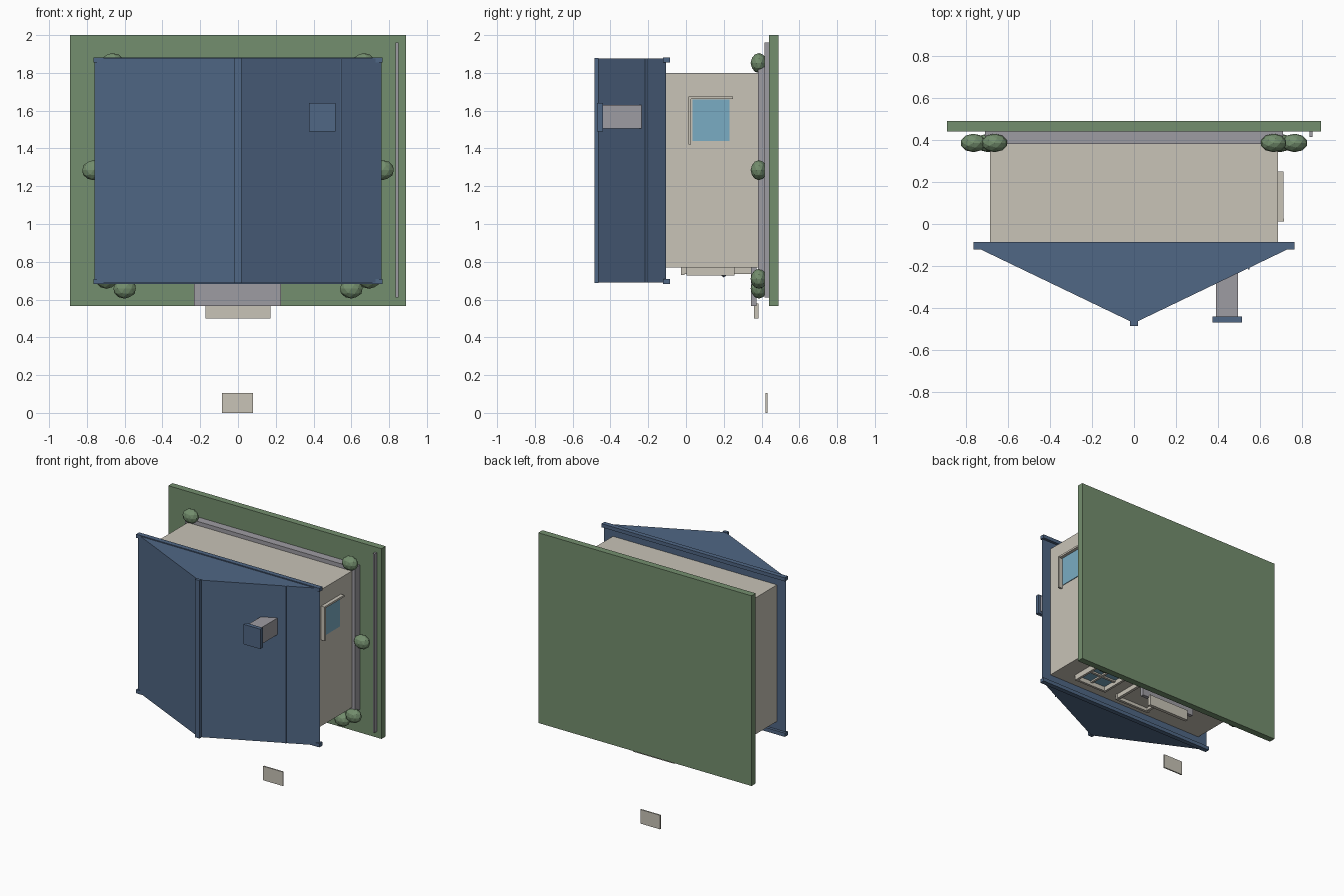
import bpy, bmesh
from mathutils import Matrix

if "Cube" in bpy.data.objects:
    bpy.data.objects.remove(bpy.data.objects["Cube"])


def material(name, rgb):
    m = bpy.data.materials.new(name)
    lin = [((c / 255 + 0.055) / 1.055) ** 2.4 for c in rgb]
    m.diffuse_color = (*lin, 1)
    m.use_nodes = True
    m.node_tree.nodes["Principled BSDF"].inputs["Base Color"].default_value = m.diffuse_color
    return m


GREEN = material("garden green", (116, 143, 110))
BEIGE = material("warm beige", (200, 195, 183))
BLUE = material("slate blue", (80, 103, 133))
GREY = material("stone grey", (158, 156, 162))
GLASS = material("window glass", (122, 172, 195))


def finish(name, bm, mat):
    bmesh.ops.recalc_face_normals(bm, faces=bm.faces)
    me = bpy.data.meshes.new(name)
    bm.to_mesh(me)
    bm.free()
    me.materials.append(mat)
    ob = bpy.data.objects.new(name, me)
    bpy.context.collection.objects.link(ob)
    return ob


def box(name, xs, ys, zs, mat):
    """Box given by its low and high limit on each axis."""
    bm = bmesh.new()
    lims = (xs, ys, zs)
    mid = [(a + b) / 2 for a, b in lims]
    size = [b - a for a, b in lims]
    bmesh.ops.create_cube(bm, size=1, matrix=Matrix.Translation(mid) @ Matrix.Diagonal((*size, 1)))
    return finish(name, bm, mat)


def blob(name, centre, radii, mat, detail=2):
    bm = bmesh.new()
    bmesh.ops.create_icosphere(bm, subdivisions=detail, radius=1,
                               matrix=Matrix.Translation(centre) @ Matrix.Diagonal((*radii, 1)))
    return finish(name, bm, mat)


def prism(name, profile, z0, z1, mat):
    """Extrude an x-y profile along z."""
    bm = bmesh.new()
    face = bm.faces.new([bm.verts.new((x, y, z0)) for x, y in profile])
    ext = bmesh.ops.extrude_face_region(bm, geom=[face])
    verts = [v for v in ext["geom"] if isinstance(v, bmesh.types.BMVert)]
    bmesh.ops.translate(bm, verts=verts, vec=(0, 0, z1 - z0))
    return finish(name, bm, mat)


# The house lies on its back: its roof points to -y and its entrance to -z.
# Lawn, foundation and walls
box("lawn", (-0.89, 0.89), (0.44, 0.49), (0.565, 2.0), GREEN)
box("foundation", (-0.71, 0.71), (0.38, 0.44), (0.74, 1.83), GREY)
box("walls", (-0.685, 0.685), (-0.11, 0.385), (0.77, 1.80), BEIGE)

# Roof with ridge cap, seam and gable trims
prism("roof", [(-0.76, -0.107), (0.76, -0.107), (0, -0.472)], 0.69, 1.875, BLUE)
box("ridge_cap", (-0.018, 0.018), (-0.485, -0.462), (0.688, 1.88), BLUE)
box("roof_seam", (0.543, 0.551), (-0.217, -0.2), (0.69, 1.875), BLUE)
for name, zs in (("front_gable_trim", (0.682, 0.71)), ("back_gable_trim", (1.855, 1.882))):
    box(name, (-0.765, 0.765), (-0.122, -0.086), zs, BLUE)

# Chimney
box("chimney", (0.39, 0.495), (-0.445, -0.2), (1.505, 1.63), GREY)
box("chimney_cap", (0.375, 0.515), (-0.47, -0.44), (1.49, 1.64), BLUE)

# Side window with head and jamb
box("side_window_glass", (0.684, 0.69), (0.035, 0.23), (1.44, 1.66), GLASS)
box("side_window_head", (0.684, 0.715), (0.012, 0.026), (1.42, 1.675), BEIGE)
box("side_window_jamb", (0.684, 0.712), (0.012, 0.25), (1.662, 1.676), BEIGE)

# Entrance-side window with crossbars
box("front_window_glass", (0.29, 0.53), (0.02, 0.24), (0.762, 0.771), GLASS)
for i, x in enumerate((0.28, 0.41, 0.54)):
    box(f"front_window_upright_{i}", (x - 0.009, x + 0.009), (0.003, 0.255),
        (0.728 if i != 1 else 0.75, 0.771), BEIGE)
for i, y in enumerate((0.012, 0.13, 0.247)):
    box(f"front_window_rail_{i}", (0.271, 0.549), (y - 0.009, y + 0.009),
        (0.728 if i != 1 else 0.75, 0.771), BEIGE)

# Door with frame and knob
box("door", (-0.125, 0.125), (-0.01, 0.36), (0.755, 0.771), BEIGE)
box("door_head", (-0.15, 0.15), (-0.027, -0.007), (0.73, 0.771), BEIGE)
for side in (-1, 1):
    x = side * 0.135
    box("door_jamb", (x - 0.011, x + 0.011), (-0.01, 0.36), (0.735, 0.771), BEIGE)
blob("door_knob", (0.08, 0.2, 0.735), (0.016, 0.016, 0.018), BLUE, 1)

# Porch, step and stepping stone
box("porch", (-0.232, 0.228), (0.345, 0.372), (0.565, 0.775), GREY)
box("porch_step", (-0.173, 0.172), (0.36, 0.385), (0.5, 0.58), BEIGE)
box("stepping_stone", (-0.084, 0.08), (0.421, 0.431), (0, 0.106), BEIGE)

# Garden edging rail
box("garden_rail", (0.835, 0.851), (0.415, 0.442), (0.61, 1.96), GREY)

# Bushes, mirrored left and right
for side in (-1, 1):
    for x, z in ((0.665, 1.852), (0.765, 1.285), (0.695, 0.71), (0.6, 0.658)):
        blob("bush", (side * x, 0.386, z), (0.062, 0.044, 0.053), GREEN)
